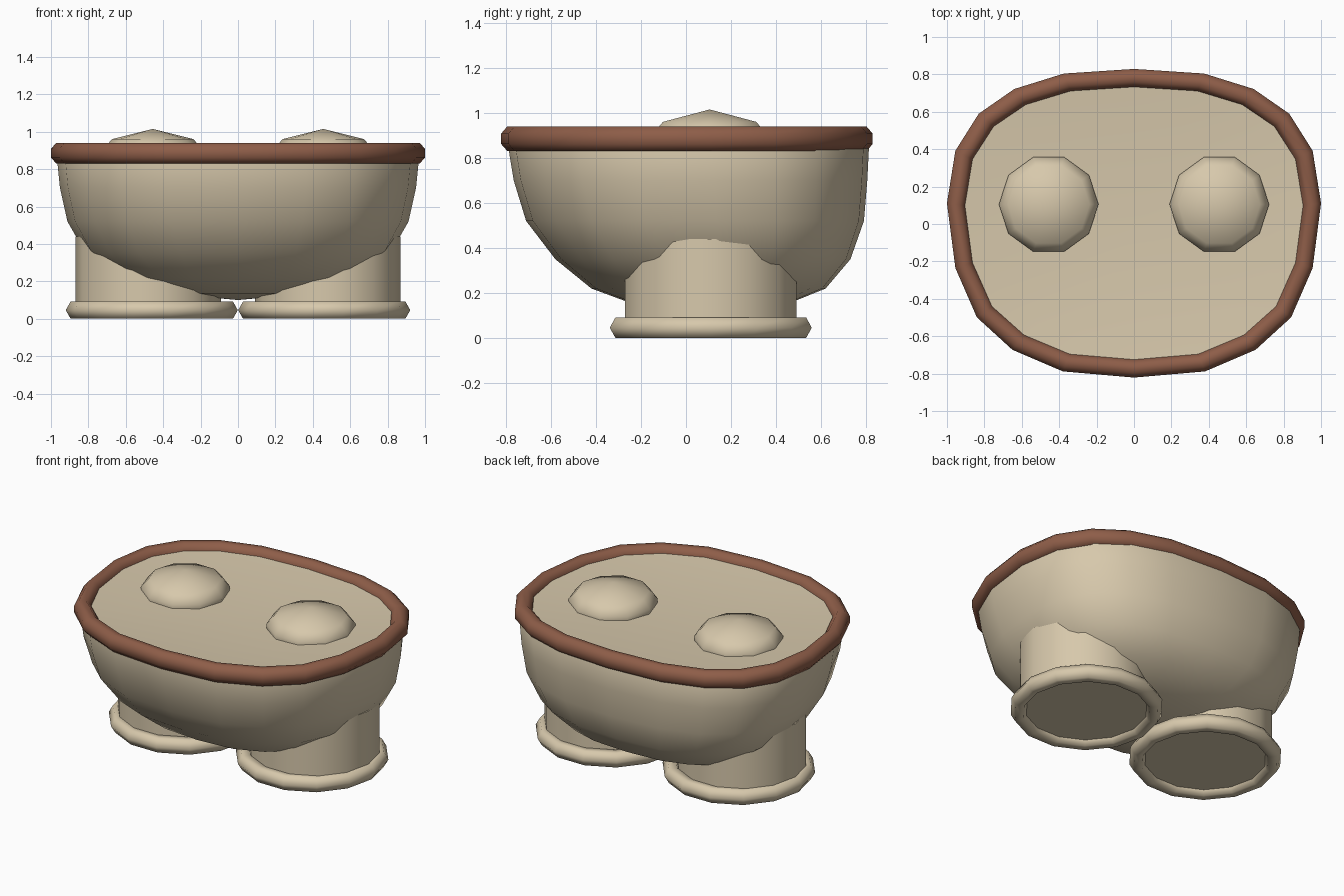
import bpy, bmesh, math

if "Cube" in bpy.data.objects:
    bpy.data.objects.remove(bpy.data.objects["Cube"])


def material(name, rgb):
    m = bpy.data.materials.new(name)
    m.diffuse_color = (*rgb, 1)
    m.use_nodes = True
    m.node_tree.nodes["Principled BSDF"].inputs["Base Color"].default_value = m.diffuse_color
    return m


CLAY = material("cream_clay", (0.68, 0.58, 0.41))
BROWN = material("rim_brown", (0.27, 0.11, 0.065))

# right half of the oval outline, front to back, scaled to +-1
HALF = [(0, -1), (.38, -.96), (.65, -.82), (.84, -.61), (.955, -.29), (1, .13),
        (.955, .47), (.83, .71), (.64, .87), (.375, .97), (0, 1)]
OVAL = HALF + [(-x, y) for x, y in HALF[-2:0:-1]]


def ring(sx, sy, cy, z):
    return [(x * sx, cy + y * sy, z) for x, y in OVAL]


def circle(r, z, n, cx=0, cy=0):
    return [(cx + r * math.cos(2 * math.pi * i / n),
             cy + r * math.sin(2 * math.pi * i / n), z) for i in range(n)]


def loft(name, rings, mat, first=None, last=None, closed=False, angle=40):
    """Skin a stack of rings; first/last are cap centres or None for open."""
    bm = bmesh.new()
    rows = [[bm.verts.new(p) for p in r] for r in rings]
    n = len(rows[0])
    pairs = list(zip(rows, rows[1:]))
    if closed:
        pairs.append((rows[-1], rows[0]))
    for a, b in pairs:
        for i in range(n):
            j = (i + 1) % n
            bm.faces.new((a[i], a[j], b[j], b[i]))
    for centre, row in ((first, rows[0]), (last, rows[-1])):
        if centre:
            c = bm.verts.new(centre)
            for i in range(n):
                bm.faces.new((row[i], row[(i + 1) % n], c))
    bmesh.ops.recalc_face_normals(bm, faces=bm.faces)
    me = bpy.data.meshes.new(name)
    bm.to_mesh(me)
    bm.free()
    me.materials.append(mat)
    ob = bpy.data.objects.new(name, me)
    bpy.context.collection.objects.link(ob)
    bpy.ops.object.select_all(action='DESELECT')
    ob.select_set(True)
    bpy.context.view_layer.objects.active = ob
    bpy.ops.object.shade_smooth_by_angle(angle=math.radians(angle))
    return ob


# bowl body: rounded, with its bottom set slightly towards the back
loft("bowl", [ring(.38, .30, .11, .135), ring(.65, .52, .10, .22),
              ring(.815, .655, .075, .35), ring(.912, .75, .04, .52),
              ring(.952, .785, .02, .70), ring(.966, .80, .012, .84),
              ring(.95, .785, .005, .89)], CLAY, first=(0, .11, .10))

# shallow dished surface inside the rim
loft("inner_surface", [ring(.94, .775, .004, .905), ring(.80, .65, .0, .895),
                       ring(.50, .40, -.02, .88)], CLAY, last=(0, -.03, .87))

# rim: eight-sided tube around the oval
tube = []
for k in range(8):
    a = 2 * math.pi * (k + .5) / 8
    o = .052 * math.cos(a)
    tube.append(ring(.952 + o, .777 + o, .004, .885 + .06 * math.sin(a)))
loft("rim", tube, BROWN, closed=True, angle=60)

for side, s in (("left", -1), ("right", 1)):
    # low dome on the surface
    cx, cy = .456 * s, .105
    loft(side + "_dome", [circle(.262, .87, 10, cx, cy), circle(.266, .905, 10, cx, cy),
                          circle(.218, .96, 10, cx, cy)],
         CLAY, last=(cx, cy, 1.015), angle=60)
    # leg
    lx, ly = .48 * s, .11
    loft(side + "_leg", [circle(.39, .03, 14, lx, ly), circle(.39, .44, 14, lx, ly)],
         CLAY, first=(lx, ly, .03), last=(lx, ly, .44))
    # foot ring: six-sided tube
    foot = []
    for k in range(6):
        a = math.pi * k / 3
        foot.append(circle(.408 + .052 * math.cos(a), .046 + .053 * math.sin(a),
                           14, .461 * s, ly))
    loft(side + "_foot_ring", foot, CLAY, closed=True, angle=65)
